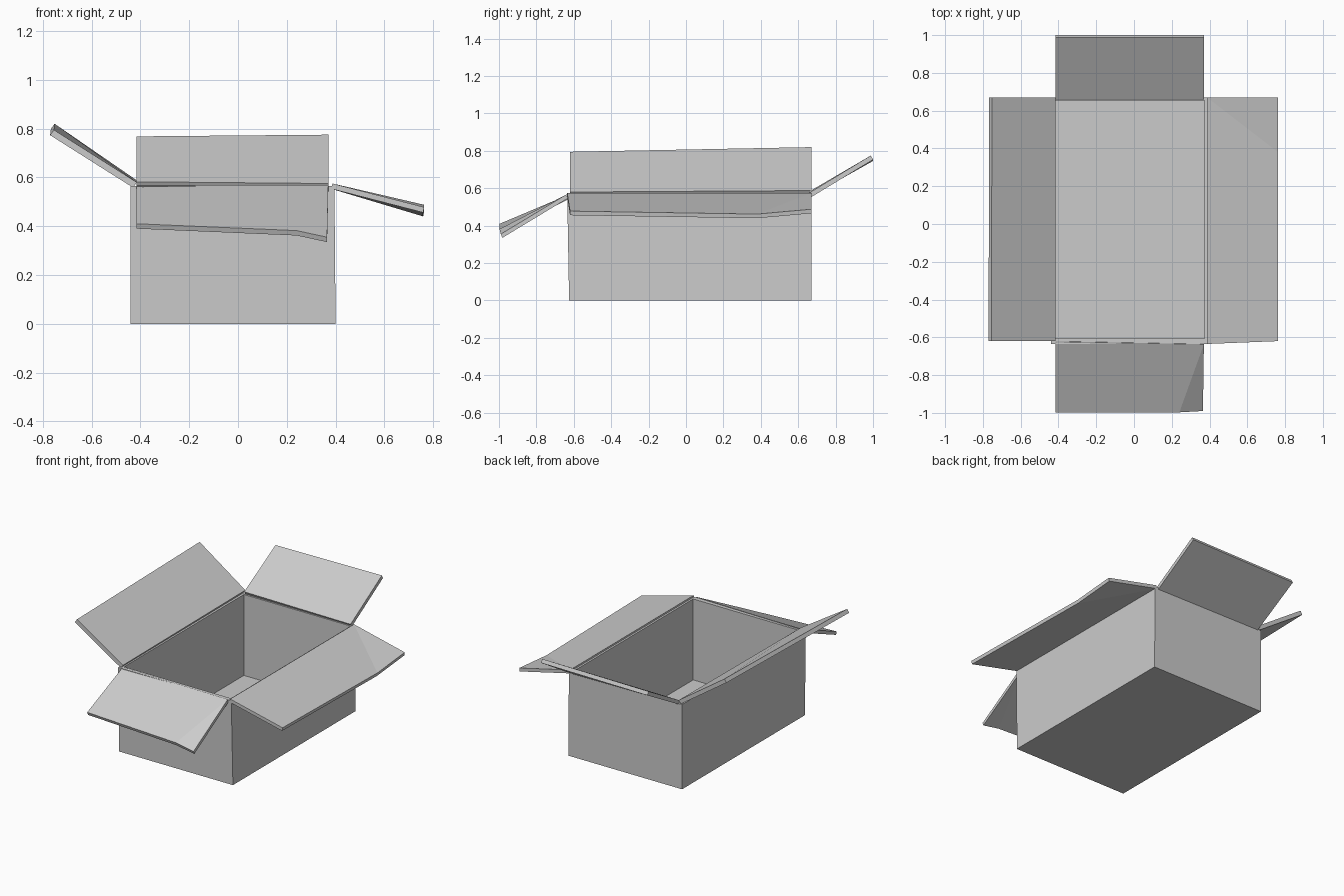
import bpy
import bmesh
from mathutils import Vector

old = bpy.data.objects.get("Cube")
if old:
    bpy.data.objects.remove(old, do_unlink=True)

card = bpy.data.materials.new("light_grey_card")
card.use_nodes = True
card.diffuse_color = (0.6, 0.6, 0.6, 1)
card.node_tree.nodes["Principled BSDF"].inputs["Base Color"].default_value = (0.6, 0.6, 0.6, 1)


def finish(bm, name):
    bmesh.ops.recalc_face_normals(bm, faces=bm.faces)
    mesh = bpy.data.meshes.new(name)
    bm.to_mesh(mesh)
    bm.free()
    mesh.materials.append(card)
    obj = bpy.data.objects.new(name, mesh)
    bpy.context.collection.objects.link(obj)
    return obj


def ring(bm, x0, x1, y0, y1, z):
    return [bm.verts.new((x, y, z)) for x, y in ((x0, y0), (x1, y0), (x1, y1), (x0, y1))]


# Open box: nested rectangles joined from the outer base over the rim to the inner floor
def box_body():
    bm = bmesh.new()
    loops = [
        ring(bm, -0.44, 0.40, -0.625, 0.67, 0),
        ring(bm, -0.44, 0.395, -0.635, 0.67, 0.565),
        ring(bm, -0.415, 0.372, -0.607, 0.655, 0.565),
        ring(bm, -0.415, 0.372, -0.607, 0.655, 0.025),
    ]
    for a, b in zip(loops, loops[1:]):
        for i in range(4):
            j = (i + 1) % 4
            bm.faces.new((a[i], a[j], b[j], b[i]))
    bm.faces.new(loops[0])
    bm.faces.new(loops[-1])
    finish(bm, "box_body")


# Flap: upper outline, thickened along an offset; an optional fold splits off a bent corner
def flap(name, outline, offset, fold=None):
    bm = bmesh.new()
    verts = [bm.verts.new(p) for p in outline]
    if fold:
        a, b, c = fold
        bm.faces.new((verts[a], verts[b], verts[c]))
        bm.faces.new([v for i, v in enumerate(verts) if i != b])
    else:
        bm.faces.new(verts)
    result = bmesh.ops.extrude_face_region(bm, geom=bm.faces[:], use_keep_orig=True)
    moved = [g for g in result["geom"] if isinstance(g, bmesh.types.BMVert)]
    bmesh.ops.translate(bm, verts=moved, vec=Vector(offset))
    finish(bm, name)


box_body()

flap("right_flap",
     [(-0.415, -0.62, 0.58), (-0.415, 0.67, 0.588), (-0.752, 0.67, 0.82), (-0.755, -0.62, 0.795)],
     (-0.015, 0, -0.022))

flap("back_flap",
     [(-0.415, 0.658, 0.582), (0.37, 0.658, 0.575), (0.37, 0.988, 0.775), (-0.415, 0.988, 0.768)],
     (0, 0.012, -0.022))

flap("left_flap",
     [(0.387, -0.635, 0.575), (0.387, 0.67, 0.575), (0.762, 0.67, 0.488),
      (0.763, 0.38, 0.462), (0.763, -0.62, 0.478)],
     (-0.004, 0, -0.022), fold=(1, 2, 3))

flap("front_flap",
     [(-0.415, -0.622, 0.568), (0.37, -0.637, 0.568), (0.365, -0.99, 0.355),
      (0.24, -0.997, 0.382), (-0.415, -0.997, 0.41)],
     (0, 0.008, -0.02), fold=(1, 2, 3))
